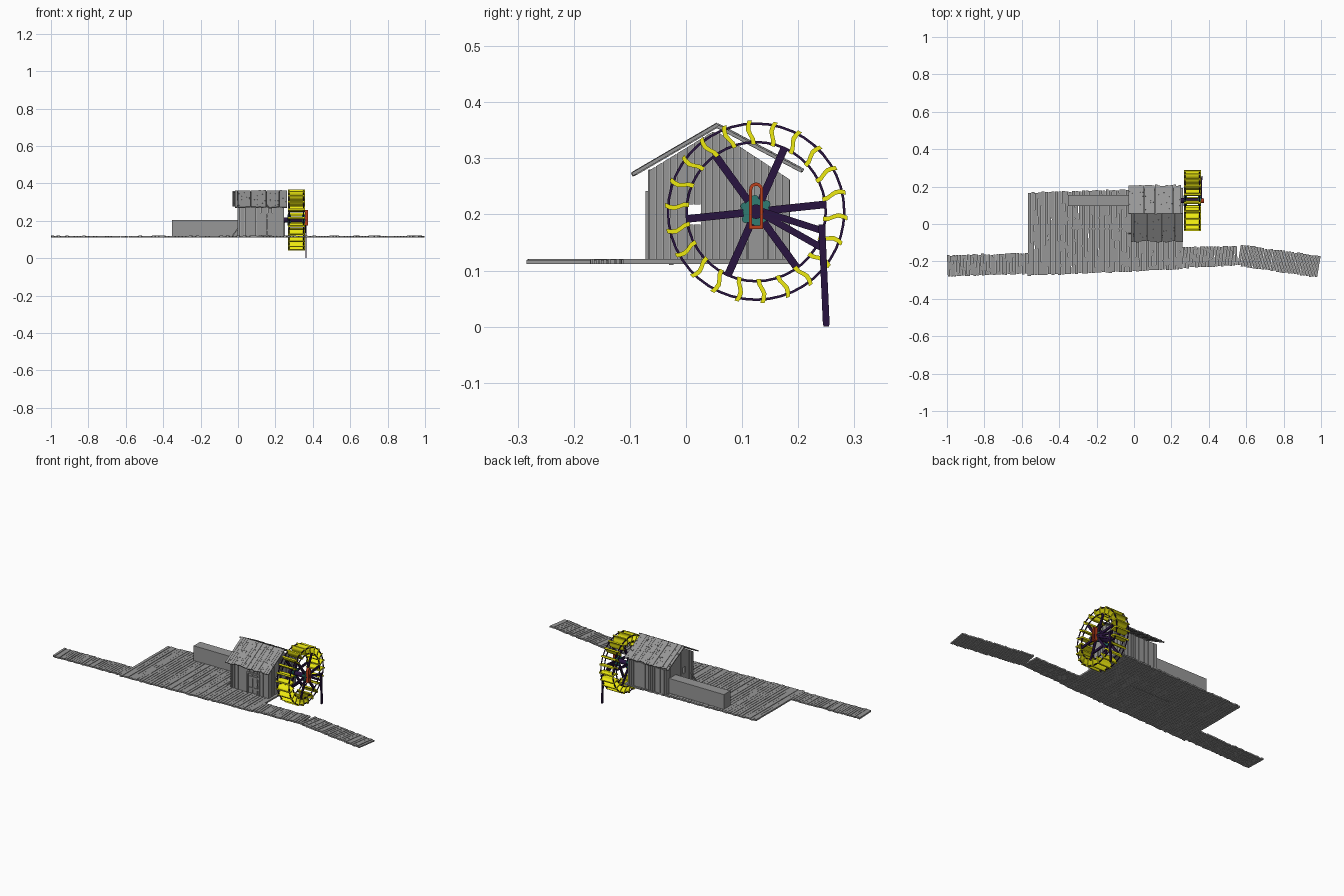
import bpy, bmesh, math, random
from mathutils import Vector, Matrix

if "Cube" in bpy.data.objects:
    bpy.data.objects.remove(bpy.data.objects["Cube"])
random.seed(4)
R = random.uniform

def material(name, c):
    m = bpy.data.materials.new(name)
    m.diffuse_color = (*c, 1)
    m.use_nodes = True
    m.node_tree.nodes["Principled BSDF"].inputs["Base Color"].default_value = m.diffuse_color
    return m

GREY = material("weathered_grey", (0.31, 0.31, 0.31))
YELLOW = material("paddle_yellow", (0.85, 0.82, 0.005))
PURPLE = material("dark_timber", (0.022, 0.007, 0.05))
TEAL = material("hub_teal", (0.03, 0.2, 0.17))
RED = material("bracket_red", (0.5, 0.05, 0.012))

def finish(bm, name, mat=GREY, smooth=False):
    bmesh.ops.recalc_face_normals(bm, faces=bm.faces)
    me = bpy.data.meshes.new(name)
    bm.to_mesh(me)
    bm.free()
    ob = bpy.data.objects.new(name, me)
    bpy.context.collection.objects.link(ob)
    me.materials.append(mat)
    if smooth:
        bpy.context.view_layer.objects.active = ob
        ob.select_set(True)
        bpy.ops.object.shade_smooth_by_angle()
        ob.select_set(False)
    return ob

def prism(bm, pts, vec):
    """Extrude a closed polygon along vec."""
    vec = Vector(vec)
    a = [bm.verts.new(p) for p in pts]
    b = [bm.verts.new(Vector(p) + vec) for p in pts]
    bm.faces.new(a)
    bm.faces.new(b[::-1])
    for i in range(len(a)):
        j = (i + 1) % len(a)
        bm.faces.new((a[i], b[i], b[j], a[j]))

def box(bm, lo, hi):
    (x, y, z), (X, Y, Z) = lo, hi
    prism(bm, [(x, y, z), (X, y, z), (X, Y, z), (x, Y, z)], (0, 0, Z - z))

def beam(bm, p, q, w, t, side=(1, 0, 0)):
    """Bar from p to q, thickness t along side and w across."""
    p, q = Vector(p), Vector(q)
    s = Vector(side)
    c = (q - p).normalized().cross(s).normalized() * w / 2
    s = s * t / 2
    prism(bm, [p - s - c, p + s - c, p + s + c, p - s + c], q - p)

def cyl_x(bm, x0, x1, y, z, r, n=12):
    pts = [(x0, y + r * math.cos(2 * math.pi * i / n), z + r * math.sin(2 * math.pi * i / n)) for i in range(n)]
    prism(bm, pts, (x1 - x0, 0, 0))

def planks(name, x0, x1, front, back, n, skew=0.0, segs=2):
    """Row of rough-edged boards along x; front/back are (y at x0, y at x1)."""
    bm = bmesh.new()
    w = (x1 - x0) / n
    for i in range(n):
        t = (i + 0.5) / n
        ya = front[0] + (front[1] - front[0]) * t + R(-.003, .003)
        yb = back[0] + (back[1] - back[0]) * t + R(-.003, .003)
        left, right = [], []
        for k in range(segs + 1):
            u = k / segs
            y, x = ya + (yb - ya) * u, x0 + i * w + skew * (2 * u - 1)
            left.append((x + R(0, .0018), y, 0.1115))
            right.append((x + w - R(0, .0018), y, 0.1115))
        prism(bm, left + right[::-1], (0, 0, 0.008 + R(-.001, .0012)))
    finish(bm, name)

# plank deck and walkways
planks("main_deck", -0.568, 0.262, (-0.276, -0.242), (0.167, 0.195), 46, 0.001, 9)
planks("left_walkway_outer", -0.999, -0.785, (-0.28, -0.274), (-0.168, -0.161), 14, -0.002)
planks("left_walkway_inner", -0.785, -0.568, (-0.274, -0.267), (-0.163, -0.154), 14, 0.001)
planks("right_walkway_inner", 0.262, 0.553, (-0.236, -0.22), (-0.124, -0.118), 19, -0.003)
planks("right_walkway_outer", 0.562, 0.99, (-0.222, -0.287), (-0.111, -0.173), 27, 0.009)

# long joist beneath the deck
bm = bmesh.new()
box(bm, (-0.25, -0.03, 0.11), (0.0, -0.022, 0.113))
finish(bm, "deck_joist")

# flume box beside the hut
bm = bmesh.new()
box(bm, (-0.352, 0.096, 0.118), (0.01, 0.155, 0.205))
finish(bm, "water_trough")

# hut walls
FRONT, BACK, RIDGE = -0.066, 0.184, 0.055

def gable_top(y):
    return 0.352 - (RIDGE - y) * 0.61 if y < RIDGE else 0.348 - (y - RIDGE) * 0.66

def gable(name, x):
    bm = bmesh.new()
    n = 20
    w = (BACK - FRONT) / n
    edges = [FRONT + i * w for i in range(n + 1)]
    edges[5], edges[6], edges[7] = 0.002, 0.0145, 0.027
    for ya, yb in zip(edges, edges[1:]):
        hole = 0.001 < ya < 0.02
        yb -= 0.001
        dx = R(-.002, .002)
        za, zb = gable_top(ya), gable_top(yb)
        def piece(z0, a, b):
            prism(bm, [(x + dx, ya, z0), (x + dx, yb, z0), (x + dx, yb, b), (x + dx, ya, a)], (0.007, 0, 0))
        if hole:      # window opening
            piece(0.118, 0.182, 0.182)
            piece(0.218, za, zb)
        else:
            piece(0.118, za, zb)
    finish(bm, name)

gable("left_gable_wall", 0.0)
gable("right_gable_wall", 0.238)

def long_wall(name, y, top, gap=None):
    bm = bmesh.new()
    n = 20
    w = 0.245 / n
    for i in range(n):
        d = R(-.002, .002)
        z0 = 0.235 if gap and gap[0] <= i <= gap[1] else 0.118
        box(bm, (i * w, y + d, z0), (i * w + w - .001, y + d + .007, top + R(-.002, .002)))
    finish(bm, name)

long_wall("front_wall", FRONT, 0.279, (9, 14))
long_wall("back_wall", BACK - 0.007, 0.262)

# door with frame, battens and handle
bm = bmesh.new()
for i in range(5):
    box(bm, (0.111 + i * .0145, -0.064, 0.121), (0.1245 + i * .0145, -0.060, 0.236))
finish(bm, "door")
bm = bmesh.new()
for x in (0.109, 0.184):
    box(bm, (x - .004, -0.072, 0.118), (x + .004, -0.06, 0.24))
box(bm, (0.105, -0.072, 0.233), (0.188, -0.06, 0.242))
finish(bm, "door_frame")
bm = bmesh.new()
for z in (0.145, 0.21):
    box(bm, (0.118, -0.067, z), (0.18, -0.063, z + .009))
box(bm, (0.172, -0.071, 0.175), (0.176, -0.063, 0.19))
finish(bm, "door_battens")

# prop leaning on the left wall
bm = bmesh.new()
beam(bm, (-0.03, -0.05, 0.119), (0.002, -0.05, 0.162), 0.006, 0.006, (0, 1, 0))
finish(bm, "leaning_prop")

# roof boards, each slope laid from ridge to eave
def slope(name, x0, x1, ridge, eave, n=20):
    bm = bmesh.new()
    w = (x1 - x0) / n
    r, e = Vector((0, *ridge)), Vector((0, *eave))
    nrm = Vector((1, 0, 0)).cross(e - r).normalized()
    for i in range(n):
        o = Vector((x0 + (i + .5) * w, 0, 0))
        lift = nrm * R(-.0015, .0015)
        beam(bm, r + o + lift, r + (e - r) * R(.97, 1.02) + o + lift, 0.006, w * .97)
        for k in range(3):              # nail heads
            c = o + r + (e - r) * R(.08, .92)
            beam(bm, c - nrm * .0045, c + nrm * .0045, .004, .004)
    finish(bm, name)

slope("front_roof", -0.015, 0.262, (0.057, 0.360), (-0.094, 0.272))
slope("back_roof", -0.03, 0.252, (0.055, 0.359), (0.206, 0.279))

# water wheel
CY, CZ = 0.125, 0.205
XS = (0.2735, 0.3505)

def polar(x, r, a):
    return Vector((x, CY + r * math.cos(a), CZ + r * math.sin(a)))

def ring(bm, x, r, t, d, n=44):
    loops = []
    for i in range(n):
        a = 2 * math.pi * i / n
        loops.append([bm.verts.new(polar(x + u, r + v, a)) for u, v in
                      ((-d / 2, -t / 2), (d / 2, -t / 2), (d / 2, t / 2), (-d / 2, t / 2))])
    for i in range(n):
        p, q = loops[i], loops[(i + 1) % n]
        for k in range(4):
            bm.faces.new((p[k], q[k], q[(k + 1) % 4], p[(k + 1) % 4]))

bm = bmesh.new()
for x in XS:
    ring(bm, x, 0.157, 0.0045, 0.0045)
    ring(bm, x, 0.124, 0.0045, 0.0045)
finish(bm, "wheel_rims", PURPLE, True)

bm = bmesh.new()
for x in XS:
    for i in range(6):
        a = math.radians(6 + 60 * i)
        beam(bm, polar(x, 0.015, a), polar(x, 0.124, a), 0.0135, 0.007)
finish(bm, "wheel_spokes", PURPLE)

# curved paddles
bm = bmesh.new()
curve = [(0.120, -0.004), (0.130, -0.003), (0.138, 0.001), (0.146, 0.004), (0.155, 0.003), (0.163, 0.000)]
for i in range(22):
    rot = Matrix.Rotation(math.radians(94) + 2 * math.pi * i / 22, 3, 'X')
    prof = [(r, t - .004) for r, t in curve] + [(r, t + .004) for r, t in curve[::-1]]
    pts = [rot @ Vector((0, r, t)) + Vector((0.267, CY, CZ)) for r, t in prof]
    prism(bm, pts, (0.09, 0, 0))
finish(bm, "wheel_paddles", YELLOW, True)

# axle and bolted hub plates
bm = bmesh.new()
cyl_x(bm, 0.235, 0.366, CY, CZ, 0.013, 16)
finish(bm, "axle", PURPLE, True)
bm = bmesh.new()
for x in XS:
    cyl_x(bm, x - .007, x + .007, CY, CZ, 0.024, 16)
    for i in range(6):
        a = math.radians(36 + 60 * i)
        p = polar(x, 0.023, a)
        cyl_x(bm, x - .009, x + .009, p.y, p.z, 0.007, 8)
finish(bm, "hub_plates", TEAL, True)

# outer support: post with two arms
bm = bmesh.new()
beam(bm, (0.364, 0.250, 0.003), (0.364, 0.242, 0.182), 0.012, 0.007)
beam(bm, (0.360, CY, CZ + .004), (0.360, 0.243, 0.171), 0.012, 0.006)
beam(bm, (0.358, CY + .01, CZ - .004), (0.361, 0.245, 0.139), 0.012, 0.006)
box(bm, (0.3605, 0.245, 0.0), (0.3675, 0.255, 0.004))
finish(bm, "support_post", PURPLE)

# red hoop that holds the axle end
bm = bmesh.new()
def oval(w, lo, hi):
    top = [(w * math.cos(math.pi * i / 8), hi - w + w * math.sin(math.pi * i / 8)) for i in range(9)]
    return top + [(-w, lo), (w, lo)]
outer, inner = oval(0.0125, 0.174, 0.257), oval(0.007, 0.180, 0.251)
V = [[[bm.verts.new((x, CY + y, z)) for y, z in o] for o in (outer, inner)] for x in (0.359, 0.373)]
n = len(outer)
for i in range(n):
    j = (i + 1) % n
    seq = (V[0][0], V[1][0], V[1][1], V[0][1])
    for k in range(4):
        a, b = seq[k], seq[(k + 1) % 4]
        bm.faces.new((a[i], a[j], b[j], b[i]))
finish(bm, "axle_hoop", RED)

# wall bearing below the axle
bm = bmesh.new()
box(bm, (0.245, CY - .014, 0.118), (0.252, CY + .014, 0.192))
finish(bm, "axle_bearing")
